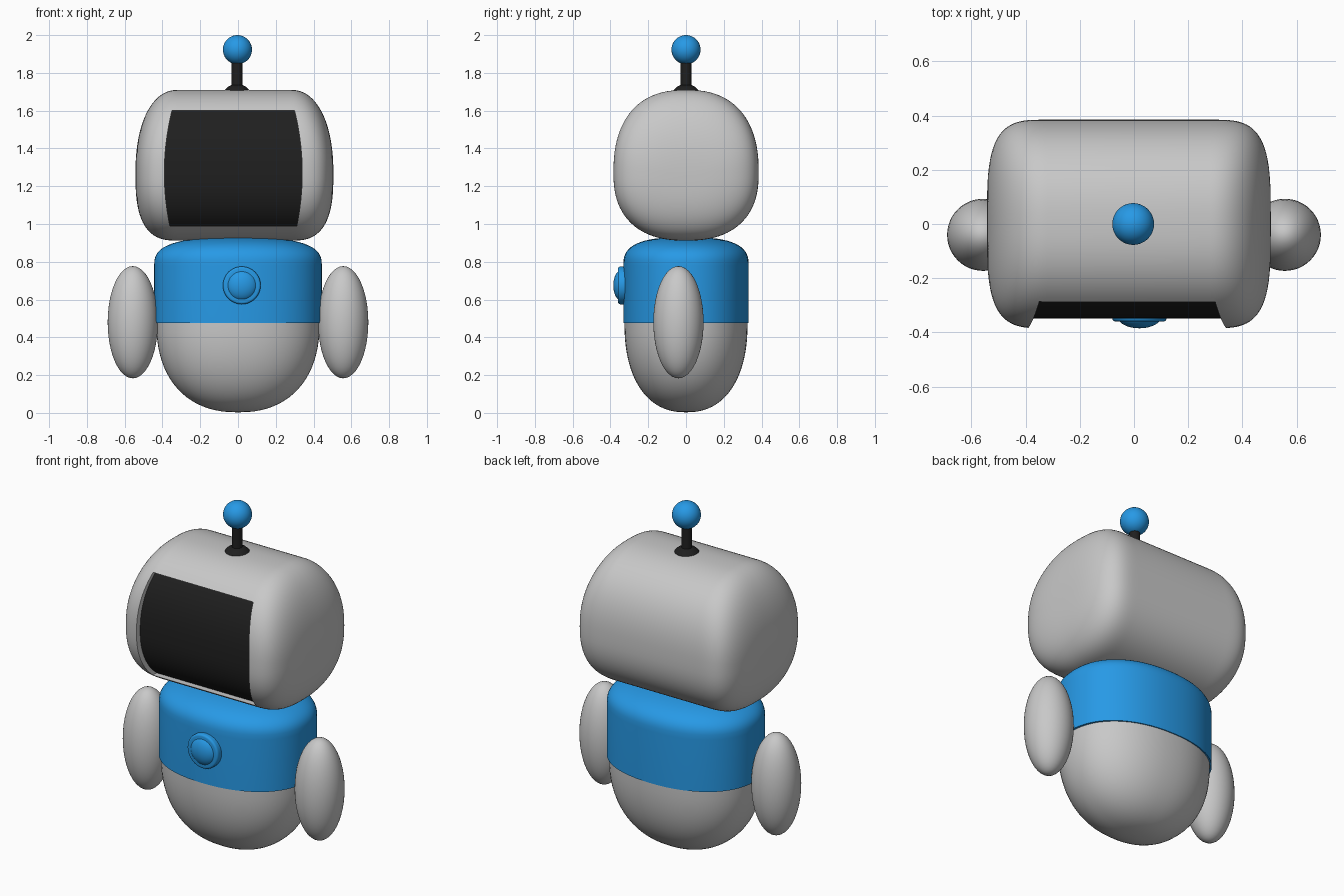
import bpy, bmesh
from math import sin, cos, pi, radians

cube = bpy.data.objects.get("Cube")
if cube:
    bpy.data.objects.remove(cube, do_unlink=True)


def material(name, rgb):
    m = bpy.data.materials.new(name)
    m.use_nodes = True
    m.diffuse_color = (*rgb, 1)
    m.node_tree.nodes["Principled BSDF"].inputs["Base Color"].default_value = (*rgb, 1)
    return m


GREY = material("light grey", (0.58, 0.58, 0.58))
BLUE = material("bright blue", (0.02, 0.32, 0.79))
DARK = material("near black", (0.014, 0.014, 0.014))


def smooth(ob, angle=35):
    bpy.ops.object.select_all(action='DESELECT')
    ob.select_set(True)
    bpy.context.view_layer.objects.active = ob
    bpy.ops.object.shade_smooth_by_angle(angle=radians(angle))


def loft(name, rings, *mats):
    """Skin a list of point rings and cap both ends."""
    bm = bmesh.new()
    loops = [[bm.verts.new(p) for p in ring] for ring in rings]
    n = len(loops[0])
    for a, b in zip(loops, loops[1:]):
        for i in range(n):
            j = (i + 1) % n
            bm.faces.new((a[i], a[j], b[j], b[i]))
    bm.faces.new(loops[0])
    bm.faces.new(loops[-1])
    bmesh.ops.recalc_face_normals(bm, faces=bm.faces[:])
    mesh = bpy.data.meshes.new(name)
    bm.to_mesh(mesh)
    bm.free()
    for m in mats:
        mesh.materials.append(m)
    ob = bpy.data.objects.new(name, mesh)
    bpy.context.collection.objects.link(ob)
    return ob


def power(v, e):
    return abs(v) ** e * (1 if v >= 0 else -1)


def oval(n, steps):
    """Full unit superellipse."""
    angles = [2 * pi * i / steps for i in range(steps)]
    return [(power(cos(a), 2 / n), power(sin(a), 2 / n)) for a in angles]


def arc(n, steps=16):
    """Quarter superellipse: (1, 0) to almost (0, 1)."""
    angles = [pi / 2 * i / steps for i in range(steps)] + [pi / 2 - 0.001]
    return [(power(cos(a), 2 / n), power(sin(a), 2 / n)) for a in angles]


def turned(name, profile, mat, x=0.0, depth=1.0, n=2.0):
    """Stack sections of a (radius, z) profile."""
    ob = loft(name, [[(x + r * u, r * depth * v, z) for u, v in oval(n, 64)]
                     for r, z in profile], mat)
    smooth(ob)
    return ob


def ellipsoid(name, centre, radii, mat):
    bpy.ops.mesh.primitive_uv_sphere_add(segments=48, ring_count=24, location=centre)
    ob = bpy.context.object
    ob.name = name
    ob.scale = radii
    ob.data.materials.append(mat)
    bpy.ops.object.transform_apply(location=False, rotation=False, scale=True)
    smooth(ob)
    return ob


# Body: rounded grey bowl and a blue jacket with soft shoulders
bowl = [(0.432 * r, 0.48 - 0.477 * h) for r, h in reversed(arc(2.3, 20))]
turned("lower_body", bowl + [(0.432, 0.5)], GREY, depth=0.755, n=2.2)
shoulders = [(0.444 * r, 0.78 + 0.15 * h) for r, h in arc(2.8)]
turned("jacket", [(0.40, 0.476), (0.444, 0.476)] + shoulders, BLUE, depth=0.747, n=2.2)

# Arms
for side, sx in (("left", 1), ("right", -1)):
    ellipsoid(side + "_arm", (sx * 0.557, -0.04, 0.48), (0.133, 0.133, 0.297), GREY)

# Chest button: round-edged plate with a dome
bpy.ops.mesh.primitive_cylinder_add(vertices=48, radius=0.1, depth=0.06,
                                    location=(0.02, -0.33, 0.675), rotation=(pi / 2, 0, 0))
plate = bpy.context.object
plate.name = "button_plate"
plate.data.materials.append(BLUE)
rim = plate.modifiers.new("round_rim", 'BEVEL')
rim.width = 0.012
rim.segments = 4
bpy.ops.object.modifier_apply(modifier=rim.name)
smooth(plate)
ellipsoid("button", (0.02, -0.34, 0.675), (0.082, 0.045, 0.082), BLUE)

# Head: rounded-square section swept sideways, with boxy domed ends
HEAD_X, HEAD_Z, HALF_Y, UP, DOWN, N = -0.019, 1.27, 0.385, 0.44, 0.358, 2.4


def shrink(h, n):
    return (1 - h ** n) ** (1 / n)


def head_ring(side, h):
    x = HEAD_X + side * (0.3 + 0.224 * h)
    sy, up, down = shrink(h, 3.6), UP * shrink(h, 2.2), DOWN * shrink(h, 2.8)
    return [(x, HALF_Y * sy * u, HEAD_Z + v * (up if v > 0 else down))
            for u, v in oval(N, 96)]


steps = [sin(pi / 2 * i / 24) for i in range(24)] + [0.99999]
head = loft("head", [head_ring(-1, h) for h in reversed(steps)]
            + [head_ring(1, h) for h in steps], GREY, DARK)


# Screen recess: its floor follows the head's curve, its sides bow outwards
def floor_y(z):
    v = abs(z - HEAD_Z) / (UP if z > HEAD_Z else DOWN)
    return 0.036 - HALF_Y * shrink(v, N)


rings = []
for i in range(25):
    z = 0.99 + 0.61 * i / 24
    w = 0.365 - 0.37 * (z - HEAD_Z) ** 2
    l, r, y = HEAD_X - 0.006 - w, HEAD_X - 0.006 + w, floor_y(z)
    rings.append([(l, y, z), (r, y, z), (r, -0.6, z), (l, -0.6, z)])
cutter = loft("screen_cutter", rings, GREY, DARK)
cutter.hide_render = True
for f in cutter.data.polygons:
    if f.normal.y > 0.3 and abs(f.normal.z) < 0.95:
        f.material_index = 1

bpy.context.view_layer.objects.active = head
cut = head.modifiers.new("screen_recess", 'BOOLEAN')
cut.operation = 'DIFFERENCE'
cut.solver = 'EXACT'
cut.object = cutter
bpy.ops.object.modifier_apply(modifier=cut.name)
bpy.data.objects.remove(cutter, do_unlink=True)
smooth(head)

# Antenna
turned("antenna_base", [(0.066, 1.69), (0.066, 1.708), (0.05, 1.725), (0.03, 1.735)],
       DARK, x=-0.005)
turned("antenna_stem", [(0.029, 1.7), (0.029, 1.88)], DARK, x=-0.005)
ellipsoid("antenna_ball", (-0.003, 0, 1.923), (0.077, 0.077, 0.077), BLUE)
